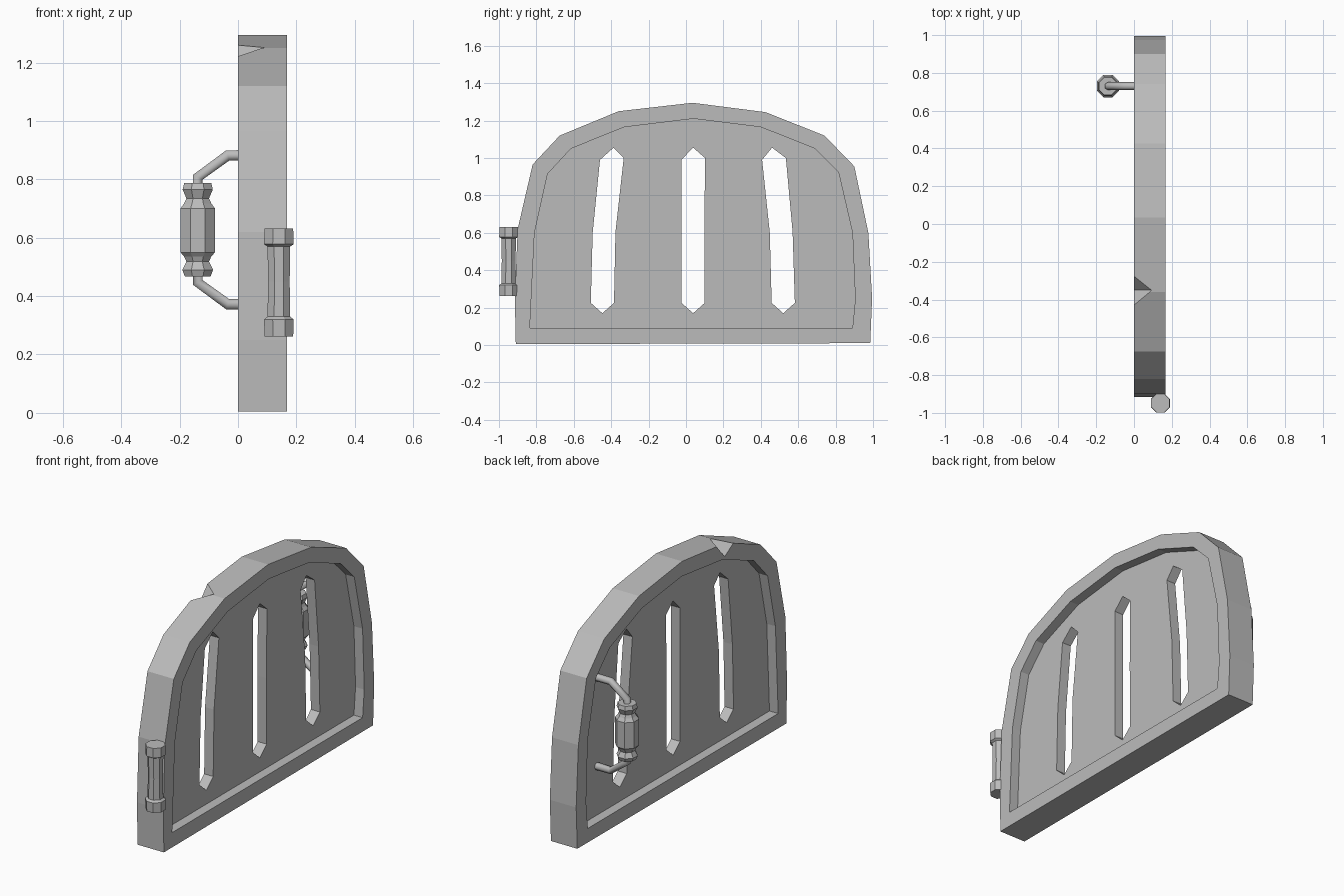
import bpy, bmesh, math
from mathutils import Vector

cube = bpy.data.objects.get("Cube")
if cube:
    bpy.data.objects.remove(cube, do_unlink=True)

# One plain grey for everything
grey = bpy.data.materials.new("plain_grey")
grey.use_nodes = True
colour = (0.5, 0.5, 0.5, 1)
grey.diffuse_color = colour
grey.node_tree.nodes["Principled BSDF"].inputs["Base Color"].default_value = colour


def finish(name, bm):
    bmesh.ops.recalc_face_normals(bm, faces=bm.faces)
    mesh = bpy.data.meshes.new(name)
    bm.to_mesh(mesh)
    bm.free()
    mesh.materials.append(grey)
    obj = bpy.data.objects.new(name, mesh)
    bpy.context.collection.objects.link(obj)
    return obj


def plate(name, loops, x0, x1):
    """Flat plate across x: first loop is the outline, the others are holes."""
    bm = bmesh.new()
    edges = []
    for loop in loops:
        vs = [bm.verts.new((x0, y, z)) for y, z in loop]
        edges += [bm.edges.new((a, b)) for a, b in zip(vs, vs[1:] + vs[:1])]
    bmesh.ops.triangle_fill(bm, edges=edges, use_beauty=True, normal=(1, 0, 0))
    new = bmesh.ops.extrude_face_region(bm, geom=bm.faces[:], use_keep_orig=True)["geom"]
    moved = [g for g in new if isinstance(g, bmesh.types.BMVert)]
    bmesh.ops.translate(bm, verts=moved, vec=(x1 - x0, 0, 0))
    return finish(name, bm)


def turned(name, x, y, profile, sides=8):
    """Faceted upright turning from (radius, height) pairs."""
    bm = bmesh.new()
    rings = []
    for r, z in profile:
        angles = [math.tau * (i + 0.5) / sides for i in range(sides)]
        rings.append([bm.verts.new((x + r * math.cos(a), y + r * math.sin(a), z)) for a in angles])
    for low, high in zip(rings, rings[1:]):
        for i in range(sides):
            j = (i + 1) % sides
            bm.faces.new((low[i], low[j], high[j], high[i]))
    bm.faces.new(rings[0])
    bm.faces.new(rings[-1])
    return finish(name, bm)


# Arched rim, slightly lopsided
outer = [(-.91, .005), (-.915, .25), (-.9, .62), (-.82, .965), (-.675, 1.12), (-.36, 1.25),
         (.035, 1.295), (.425, 1.245), (.74, 1.12), (.9, .955), (.975, .6), (.995, .25), (.985, .01)]
inner = [(-.835, .09), (-.81, .6), (-.74, .915), (-.615, 1.05), (-.33, 1.165), (.04, 1.21),
         (.4, 1.165), (.69, 1.05), (.815, .925), (.89, .6), (.905, .245), (.89, .09)]
rim = plate("arched_rim", [outer, inner], 0, .167)

# Thin panel with three upright slots; the side slots lean inward
slots = []
for mid, lean in ((-.447, .05), (.038, 0), (.52, -.05)):
    slots.append([(mid + lean * 1.2, 1.055), (mid + lean + .064, 1.0), (mid + .06 + lean * .2, .605),
                  (mid + .062, .225), (mid, .17), (mid - .062, .225),
                  (mid - .062 + lean * .2, .6), (mid + lean - .063, .99)])
plate("slotted_panel", [inner] + slots, .055, .112)

# Chipped notch on the top edge of the rim
bm = bmesh.new()
tip = Vector((.115, -.35, 1.27))
for corner in ((0, -.435, 1.225), (0, -.25, 1.29), (0, -.35, 1.175), (0, -.35, 1.35)):
    bm.verts.new(tip + (Vector(corner) - tip) * 1.4)
bm.verts.new(tip)
bmesh.ops.convex_hull(bm, input=bm.verts[:])
chip = finish("notch_cutter", bm)
chip.hide_render = True
chip.hide_viewport = True
cut = rim.modifiers.new("notch", "BOOLEAN")
cut.operation = "DIFFERENCE"
cut.solver = "EXACT"
cut.object = chip

# Hinge pin with collars at both ends
turned("hinge_pin", .14, -.948,
       [(.053, .262), (.055, .32), (.042, .33), (.04, .45), (.042, .57), (.055, .578), (.053, .632)])

# Bent handle bar
curve = bpy.data.curves.new("handle_bar", "CURVE")
curve.dimensions = "3D"
curve.bevel_depth = .021
curve.bevel_resolution = 1
curve.use_fill_caps = True
curve.materials.append(grey)
half = [(.06, .255), (-.035, .255), (-.138, .18), (-.138, 0)]
path = half + [(x, -h) for x, h in half[-2::-1]]
spline = curve.splines.new("POLY")
spline.points.add(len(path) - 1)
for point, (x, h) in zip(spline.points, path):
    point.co = (x, .73, .627 + h, 1)
bar = bpy.data.objects.new("handle_bar", curve)
bpy.context.collection.objects.link(bar)

# Turned grip
turned("handle_grip", -.138, .73,
       [(.048, .468), (.057, .49), (.042, .518), (.05, .535), (.064, .55), (.064, .7),
        (.05, .718), (.042, .735), (.056, .765), (.05, .788)])
